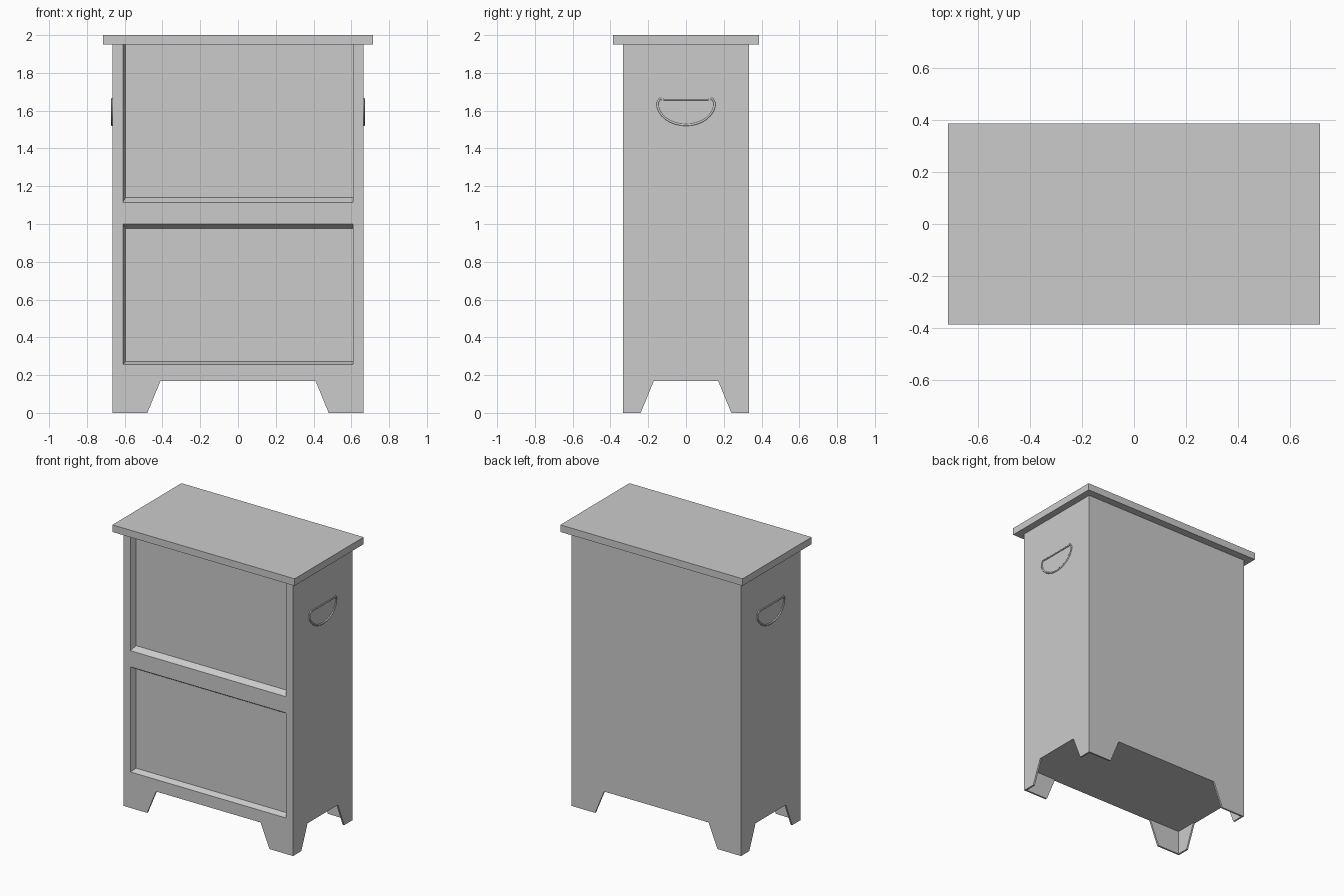
import bpy, bmesh, math

if "Cube" in bpy.data.objects:
    bpy.data.objects.remove(bpy.data.objects["Cube"])

def loft(name, loop_a, loop_b):
    """Closed solid between two matching loops of points."""
    bm = bmesh.new()
    a = [bm.verts.new(p) for p in loop_a]
    b = [bm.verts.new(p) for p in loop_b]
    n = len(a)
    bm.faces.new(a)
    bm.faces.new(b[::-1])
    for i in range(n):
        bm.faces.new((a[i], b[i], b[(i + 1) % n], a[(i + 1) % n]))
    bmesh.ops.recalc_face_normals(bm, faces=bm.faces)
    me = bpy.data.meshes.new(name)
    bm.to_mesh(me)
    bm.free()
    ob = bpy.data.objects.new(name, me)
    bpy.context.collection.objects.link(ob)
    return ob

def rect_xz(x0, x1, z0, z1, y):
    return [(x0, y, z0), (x1, y, z0), (x1, y, z1), (x0, y, z1)]

def box(name, hx, hy, z0, z1):
    return loft(name, rect_xz(-hx, hx, z0, z1, -hy), rect_xz(-hx, hx, z0, z1, hy))

W, D, Z = 0.665, 0.333, 0.17
LEG_T = 0.012

# Top board and cabinet body
box("top_board", 0.715, 0.387, 1.95, 2.0)
body = box("cabinet_body", W, D, Z, 1.95)

# Two recessed front panels with sloping rims (left, bottom, top inset)
DEPTH = 0.04
for name, z0, z1, left, low, high in (("upper_recess", 1.115, 1.97, .015, .025, 0),
                                      ("lower_recess", 0.255, 1.0, .015, .016, .025)):
    def section(t):
        return rect_xz(-0.61 + left * t, 0.61, z0 + low * t, z1 - high * t, -D + DEPTH * t)
    cutter = loft(name + "_cutter", section(-0.5), section(1))
    cutter.hide_render = True
    cutter.hide_set(True)
    cutter.display_type = 'WIRE'
    mod = body.modifiers.new(name, 'BOOLEAN')
    mod.object = cutter
    mod.operation = 'DIFFERENCE'
    mod.solver = 'EXACT'

# Four thin tapered corner feet, each made of two plates
for sx, side in ((-1, "left"), (1, "right")):
    for sy, end in ((-1, "front"), (1, "back")):
        def wide(d):
            return [(sx * x, sy * (D - d), z) for x, z in
                    ((W, 0), (0.48, 0), (0.41, Z), (W, Z))]
        def narrow(d):
            return [(sx * (W - d), sy * y, z) for y, z in
                    ((D, 0), (0.24, 0), (0.17, Z), (D, Z))]
        loft(f"{end}_{side}_foot_face", wide(0), wide(LEG_T))
        loft(f"{end}_{side}_foot_return", narrow(0), narrow(LEG_T))

def tube(name, pts, radius):
    cu = bpy.data.curves.new(name, 'CURVE')
    cu.dimensions = '3D'
    cu.bevel_depth = radius
    cu.bevel_resolution = 1
    cu.use_fill_caps = True
    sp = cu.splines.new('POLY')
    sp.points.add(len(pts) - 1)
    for p, co in zip(sp.points, pts):
        p.co = (*co, 1)
    ob = bpy.data.objects.new(name, cu)
    bpy.context.collection.objects.link(ob)

# Drop handles on both sides: bowed bail and straight pivot bar
for sx, side in ((-1, "left"), (1, "right")):
    x = sx * (W + 0.001)
    bail = [(x, -0.12, 1.66), (x, -0.14, 1.662)]
    for i in range(17):
        a = math.pi + math.pi * i / 16
        bail.append((x, 0.152 * math.cos(a), 1.64 + 0.116 * math.sin(a)))
    bail += [(x, 0.14, 1.662), (x, 0.12, 1.66)]
    tube(side + "_handle_bail", bail, 0.006)
    tube(side + "_handle_bar", [(x, -0.12, 1.658), (x, 0.12, 1.658)], 0.005)
